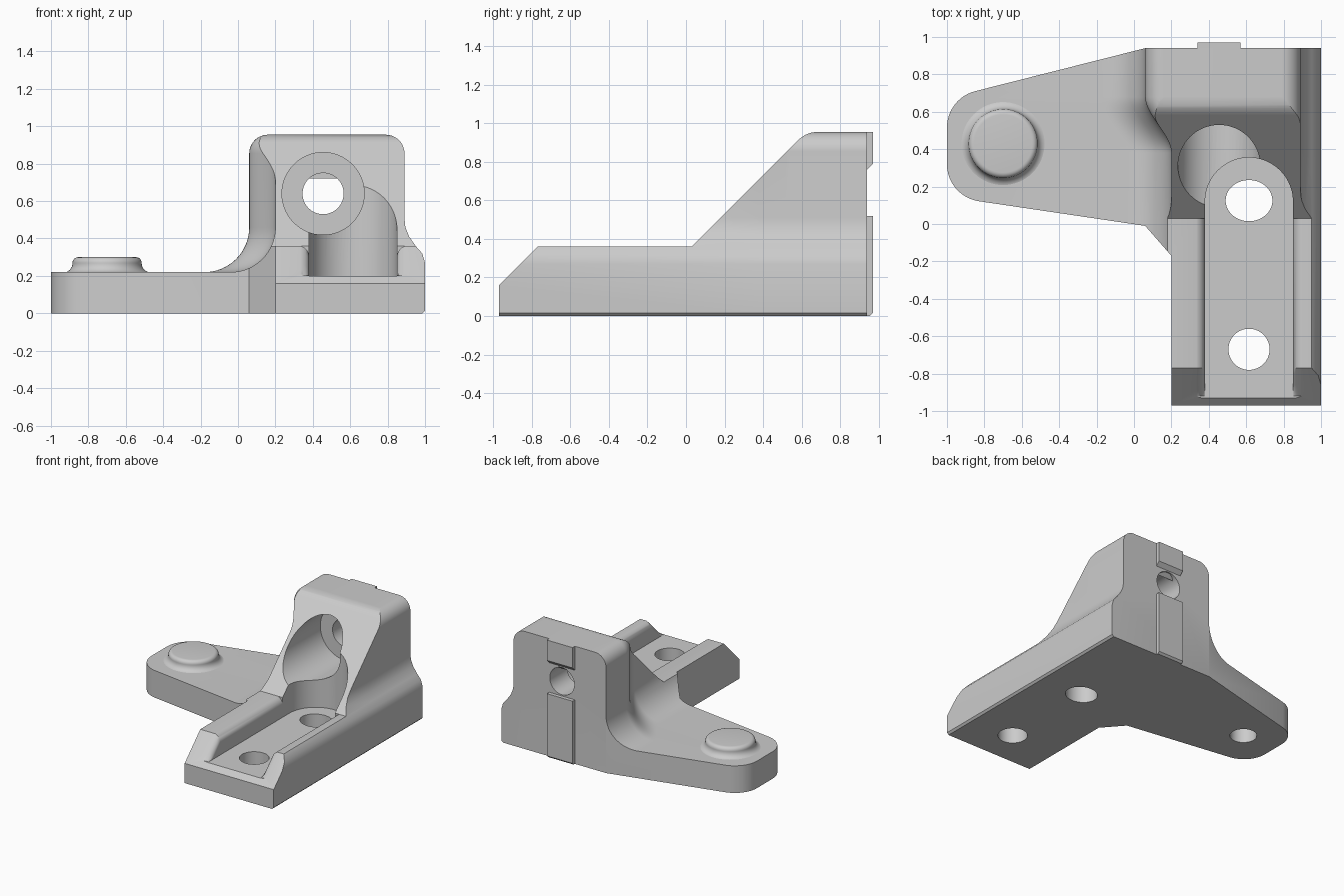
import bpy, bmesh
from math import sin, cos, radians, tan
from mathutils import Vector

if "Cube" in bpy.data.objects:
    bpy.data.objects.remove(bpy.data.objects["Cube"], do_unlink=True)

grey = bpy.data.materials.new("plain grey")
grey.use_nodes = True
colour = (0.6, 0.6, 0.6, 1)
grey.diffuse_color = colour
grey.node_tree.nodes["Principled BSDF"].inputs["Base Color"].default_value = colour


def loft(name, rings):
    """Closed solid through rings that share one point count."""
    bm = bmesh.new()
    rows = [[bm.verts.new(p) for p in ring] for ring in rings]
    n = len(rows[0])
    for a, b in zip(rows, rows[1:]):
        for i in range(n):
            j = (i + 1) % n
            bm.faces.new((a[i], a[j], b[j], b[i]))
    bm.faces.new(rows[0][::-1])
    bm.faces.new(rows[-1])
    bmesh.ops.recalc_face_normals(bm, faces=bm.faces)
    mesh = bpy.data.meshes.new(name)
    bm.to_mesh(mesh)
    bm.free()
    mesh.materials.append(grey)
    obj = bpy.data.objects.new(name, mesh)
    bpy.context.collection.objects.link(obj)
    return obj


def prism(name, points, axis, low, high):
    place = {"x": lambda a, b, d: (d, a, b),
             "y": lambda a, b, d: (a, d, b),
             "z": lambda a, b, d: (a, b, d)}[axis]
    return loft(name, [[place(a, b, d) for a, b in points] for d in (low, high)])


def arc(cx, cy, r, start, end, steps=12, ry=None):
    angles = [radians(start + (end - start) * i / steps) for i in range(steps + 1)]
    return [(cx + r * cos(t), cy + (ry or r) * sin(t)) for t in angles]


def circle(cx, cy, r, ry=None):
    return arc(cx, cy, r, 0, 360, 64, ry)[:-1]


def round_corner(before, corner, after, r, steps=12):
    """Arc that replaces a convex corner of an outline."""
    b, c, a = Vector(before), Vector(corner), Vector(after)
    u, v = (b - c).normalized(), (a - c).normalized()
    half = u.angle(v) / 2
    centre = c + (u + v).normalized() * r / sin(half)
    start = (c + u * r / tan(half) - centre).normalized()
    end = (c + v * r / tan(half) - centre).normalized()
    return [tuple(centre + start.slerp(end, i / steps) * r) for i in range(steps + 1)]


def boolean(target, tool, operation):
    mod = target.modifiers.new(operation, "BOOLEAN")
    mod.operation = operation
    mod.solver = "EXACT"
    mod.object = tool
    bpy.context.view_layer.objects.active = target
    bpy.ops.object.modifier_apply(modifier=mod.name)
    bpy.data.objects.remove(tool, do_unlink=True)


# Body cross-section: the left wall and its fillet shift as the tower narrows
def section(y):
    t = min(1, max(0, (0.68 - y) / 0.3))
    s = 0.14 * t * t * (3 - 2 * t)
    pts = [(0.985, 0), (1, 0.015), (1, 0.27), (0.985, 0.32), (0.95, 0.36),
           (0.915, 0.41), (0.895, 0.46), (0.89, 0.51)]
    pts += arc(0.79, 0.855, 0.1, 0, 90)
    pts += arc(0.16 + s, 0.855, 0.1, 90, 180)
    pts += arc(s - 0.18, 0.46, 0.24, 0, -90, 16)
    pts += [(-1.1, 0.22), (-1.1, 0)]
    return [(x, y, z) for x, z in pts]


stations = [-1.2] + [0.38 + 0.02 * i for i in range(16)] + [1.2]
body = loft("bracket_body", [section(y) for y in stations])

# Side outline: chamfered nose, flat rails, sloped tower front
side = [(-1.2, -0.1), (-1.2, -0.07), (-0.77, 0.36), (0.03, 0.36)]
side += round_corner((0.03, 0.36), (0.625, 0.955), (1.2, 0.955), 0.14)
side += [(1.2, 0.955), (1.2, -0.1)]
side = [(y, z + 0.0002) for y, z in side]
boolean(body, prism("side_outline", side, "x", -1.4, 1.4), "INTERSECT")

# Plan outline: rail plus tapered arm with a rounded end
back, tip_back, tip_front, front = (0.06, 0.94), (-1, 0.672), (-1, 0.147), (0.06, -0.01)
plan = [(0.2, -0.97), (1.1, -0.97), (1.1, 0.94), back]
plan += round_corner(back, tip_back, tip_front, 0.2)
plan += round_corner(tip_back, tip_front, front, 0.2)
plan += [front, (0.2, -0.17)]
boolean(body, prism("plan_outline", plan, "z", -0.3, 1.3), "INTERSECT")

# Channel between the rails, with a round end in the tower
slot = [(0.38, -1.2), (0.85, -1.2)] + arc(0.615, 0.12, 0.235, 0, 180, 40)
boolean(body, prism("channel", slot, "z", 0.2, 1.3), "DIFFERENCE")


# Rounded inner edges of the rails, following the nose chamfer
def rail_edges(y):
    drop = min(0, y + 0.77)
    pts = arc(0.32, 0.302, 0.06, 90, 0, 8) + arc(0.91, 0.302, 0.06, 180, 90, 8)
    ring = [(x, y, max(0.201, z + drop)) for x, z in pts]
    return ring + [(0.91, y, 0.6), (0.32, y, 0.6)]


# The cutter stops at the foot of the tower slope
rail_steps = [-1.1, -0.95, -0.92, -0.89, -0.86, -0.83, -0.8, -0.77, 0.03]
boolean(body, loft("rail_rounding", [rail_edges(y) for y in rail_steps]), "DIFFERENCE")

# Horizontal stepped bore and the vertical bolt holes
holes = [
    ("bore", circle(0.455, 0.64, 0.22), "y", -0.3, 0.72),
    ("back_hole", circle(0.455, 0.64, 0.11), "y", 0.5, 1.2),
    ("inner_bolt_hole", circle(0.615, 0.125, 0.125, 0.11), "z", -0.2, 0.4),
    ("front_bolt_hole", circle(0.615, -0.67, 0.11), "z", -0.2, 0.4),
    ("arm_hole", circle(-0.7, 0.43, 0.1), "z", -0.2, 0.17),
]
for hole in holes:
    boolean(body, prism(*hole), "DIFFERENCE")

# Locating key on the back, split around the hole
lower = [(0.9, 0), (0.955, 0), (0.97, 0.015), (0.97, 0.52), (0.9, 0.52)]
upper = [(0.9, 0.72), (0.94, 0.76), (0.97, 0.79), (0.97, 0.955), (0.9, 0.955)]
keys = [prism(name, pts, "x", 0.34, 0.57)
        for name, pts in (("lower_key", lower), ("upper_key", upper))]

# Raised boss on the arm with a flared foot
profile = [(0.235, 0.2)] + arc(0.235, 0.268, 0.05, -90, -180, 8)
profile += arc(0.155, 0.27, 0.03, 0, 90, 6)
boss = loft("arm_boss", [[(x, y, z) for x, y in circle(-0.7, 0.43, r)] for r, z in profile])

# Smooth curved faces, crisp edges
bpy.ops.object.select_all(action="DESELECT")
for obj in [body, boss] + keys:
    obj.select_set(True)
bpy.context.view_layer.objects.active = body
bpy.ops.object.shade_smooth_by_angle(angle=radians(30))
